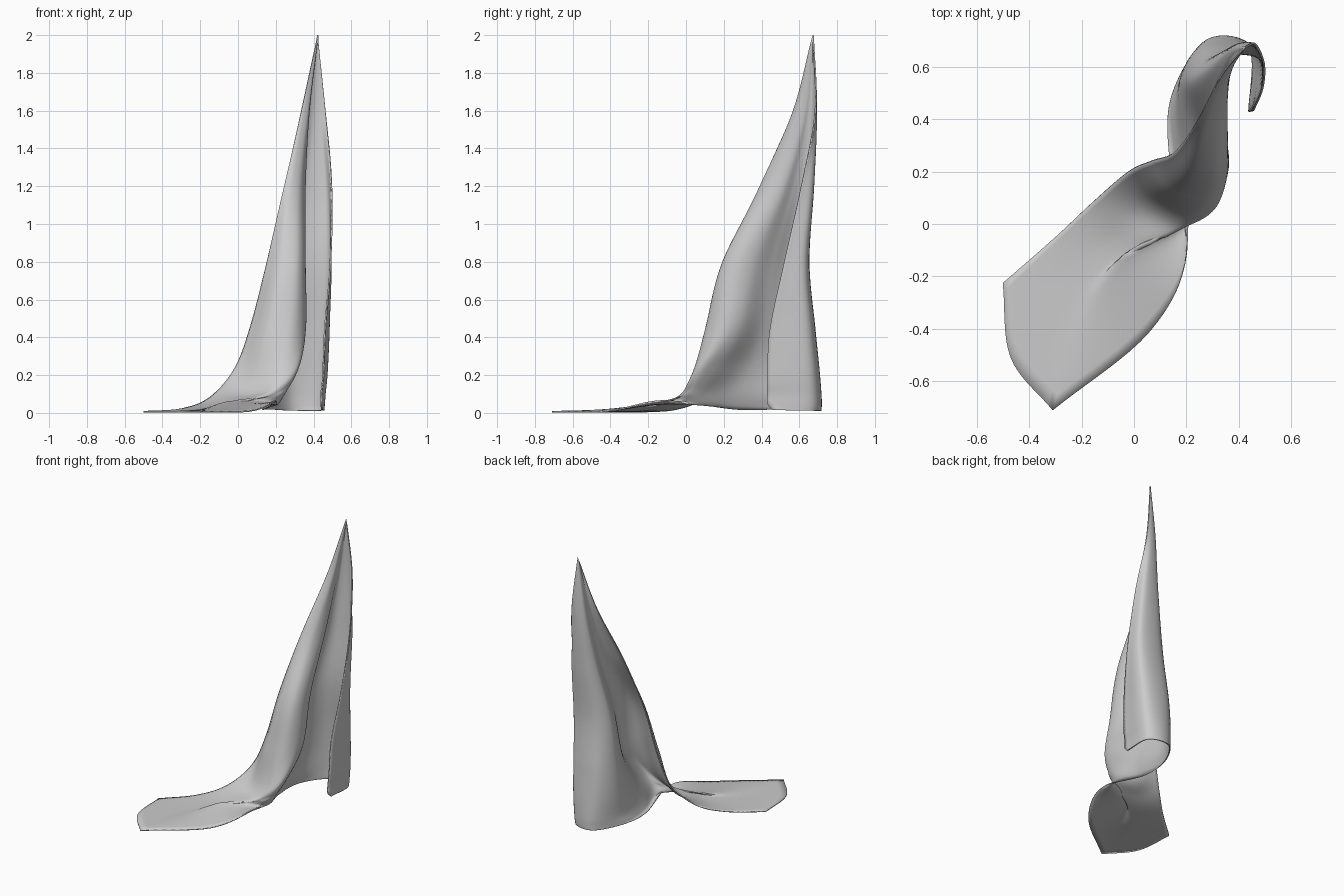
import bpy, bmesh
from mathutils import Vector

# Hanging cloth: each section runs from the left hem, round the front fold,
# back round the rear lobe, to the right hem.
hanging = {
    1.6: [(.335, .57), (.35, .575), (.37, .59), (.375, .61), (.375, .63),
          (.37, .65), (.375, .67), (.40, .685), (.43, .69), (.463, .685)],
    1.2: [(.245, .40), (.28, .395), (.325, .42), (.350, .47), (.352, .52),
          (.325, .57), (.315, .62), (.36, .665), (.465, .67), (.495, .61)],
    0.8: [(.155, .275), (.22, .205), (.31, .205), (.352, .27), (.342, .36),
          (.28, .46), (.235, .56), (.31, .64), (.475, .635), (.49, .52)],
    0.45: [(.065, .24), (.15, .13), (.28, .11), (.35, .18), (.34, .28),
           (.24, .41), (.195, .55), (.28, .67), (.47, .65), (.46, .445)],
}

# Sections where the cloth spills forward onto the floor
spill_a = [(-.02, .2, .23), (.06, .09, .15), (.2, .02, .16), (.305, .06, .22), (.30, .16, .24),
           (.21, .34, .25), (.18, .55, .25), (.28, .69, .25), (.46, .665, .22), (.45, .43, .2)]
spill_b = [(-.15, .09, .08), (-.06, -.02, .06), (.05, -.06, .07), (.19, -.01, .10), (.25, .06, .11),
           (.19, .27, .12), (.17, .52, .10), (.28, .70, .10), (.45, .67, .10), (.44, .43, .1)]
spill_c = [(-.3, -.05, .02), (-.24, -.17, .015), (-.17, -.25, .02), (-.05, -.145, .055), (.20, .01, .05),
           (.16, .26, .04), (.155, .5, .04), (.28, .70, .04), (.445, .67, .04), (.44, .43, .05)]
hem = [(-.5, -.225, .006), (-.47, -.51, .006), (-.31, -.71, .006), (.06, -.41, .01), (.20, -.11, .065),
       (.135, .27, .02), (.15, .5, .02), (.28, .70, .012), (.44, .67, .012), (.445, .46, .015)]

rows = [[Vector((.422, .673, 2.0))] * 10]
rows += [[Vector((x, y, z)) for x, y in pts] for z, pts in hanging.items()]
rows += [[Vector(p) for p in pts] for pts in (spill_a, spill_b, spill_c, hem)]


def smooth_path(p, n):
    """Catmull-Rom points through p, n steps per span."""
    p = [2 * p[0] - p[1]] + list(p) + [2 * p[-1] - p[-2]]
    out = []
    for i in range(1, len(p) - 2):
        a, b, c, d = p[i - 1:i + 3]
        for k in range(n):
            t = k / n
            out.append(.5 * (2 * b + (c - a) * t + (2 * a - 5 * b + 4 * c - d) * t * t
                             + (3 * b - a - 3 * c + d) * t ** 3))
    return out + [p[-2].copy()]


# Skin a smooth grid through all sections; the hem is split at its floor corner
across = [smooth_path(r, 8) for r in rows[:-1]]
across.append(smooth_path(rows[-1][:3], 8)[:-1] + smooth_path(rows[-1][2:], 8))
columns = [smooth_path(c, 8) for c in zip(*across)]
bm = bmesh.new()
grid = []
for col in columns:
    grid.append([bm.verts.new((v.x, v.y, max(v.z, .005))) for v in col])
for a, b in zip(grid, grid[1:]):
    for i in range(len(a) - 1):
        bm.faces.new((a[i], a[i + 1], b[i + 1], b[i]))
bmesh.ops.remove_doubles(bm, verts=bm.verts, dist=.0003)
bmesh.ops.recalc_face_normals(bm, faces=bm.faces)
mesh = bpy.data.meshes.new("draped_cloth")
bm.to_mesh(mesh)
bm.free()
cloth = bpy.data.objects.new("draped_cloth", mesh)
bpy.context.collection.objects.link(cloth)

# Thin fabric thickness
solid = cloth.modifiers.new("thickness", "SOLIDIFY")
solid.thickness = .008
solid.offset = 0
bpy.context.view_layer.objects.active = cloth
cloth.select_set(True)
bpy.ops.object.shade_smooth_by_angle()
